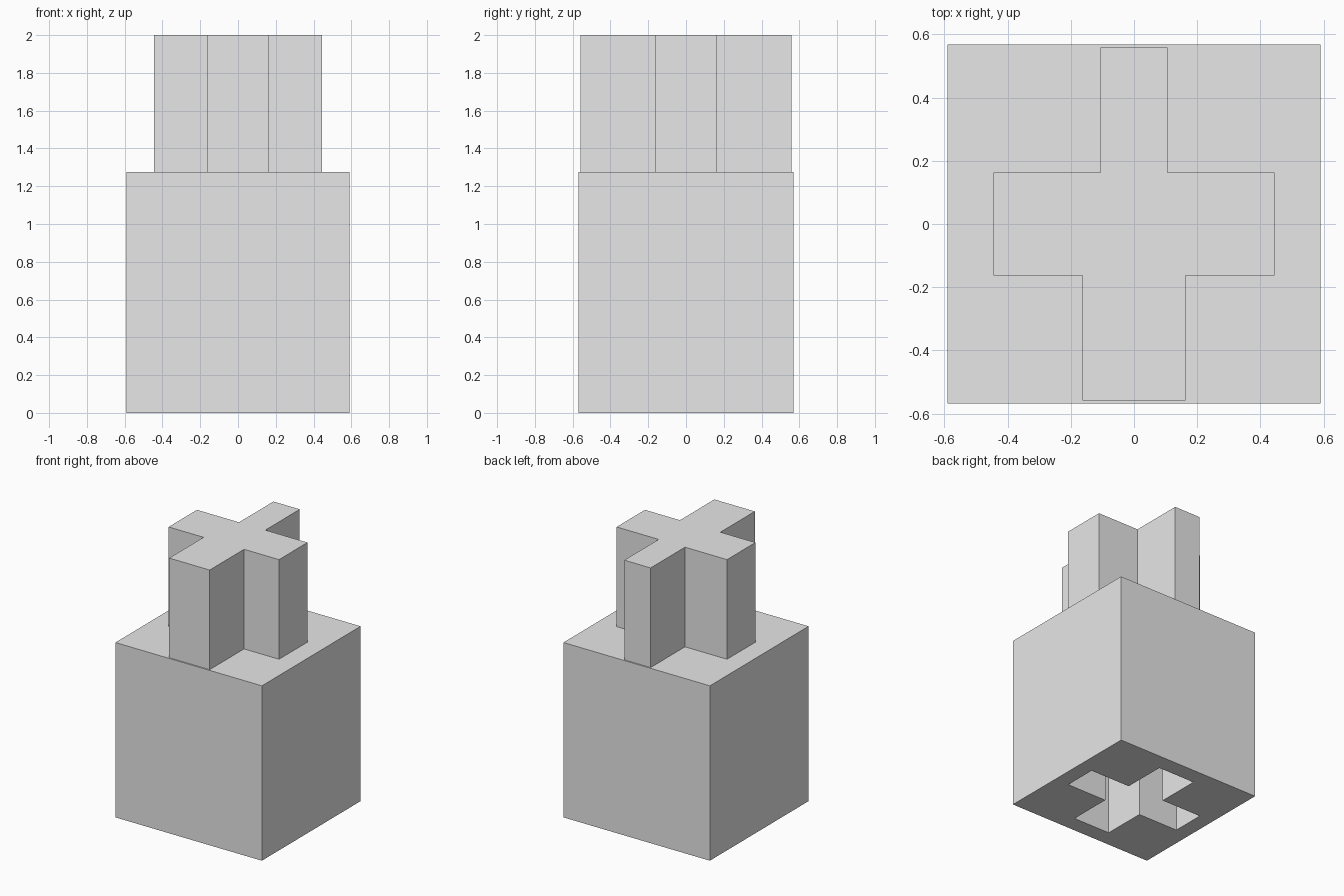
import bpy
import bmesh

cube = bpy.data.objects.get("Cube")
if cube:
    bpy.data.objects.remove(cube, do_unlink=True)

GREY = (0.8, 0.8, 0.8, 1.0)
grey = bpy.data.materials.new("plain grey")
grey.use_nodes = True
grey.diffuse_color = GREY
grey.node_tree.nodes["Principled BSDF"].inputs["Base Color"].default_value = GREY


def prism(name, outline, bottom, top):
    """Extrude a flat outline upwards into a solid object."""
    bm = bmesh.new()
    face = bm.faces.new([bm.verts.new((x, y, bottom)) for x, y in outline])
    new = bmesh.ops.extrude_face_region(bm, geom=[face])["geom"]
    verts = [v for v in new if isinstance(v, bmesh.types.BMVert)]
    bmesh.ops.translate(bm, verts=verts, vec=(0, 0, top - bottom))
    bmesh.ops.recalc_face_normals(bm, faces=bm.faces)
    mesh = bpy.data.meshes.new(name)
    bm.to_mesh(mesh)
    bm.free()
    mesh.materials.append(grey)
    obj = bpy.data.objects.new(name, mesh)
    bpy.context.collection.objects.link(obj)
    return obj


def cross(reach_x, reach_y, half_side, half_front, half_back):
    """Cross outline; the front and back arms may differ in width."""
    right = [(half_front, -reach_y), (half_front, -half_side),
             (reach_x, -half_side), (reach_x, half_side),
             (half_back, half_side), (half_back, reach_y)]
    return right + [(-x, y) for x, y in reversed(right)]


W, D, SHOULDER, TOP = 0.59, 0.568, 1.274, 2.0

# Block with a cross-shaped socket in its underside
block = prism("block", [(-W, -D), (W, -D), (W, D), (-W, D)], 0, SHOULDER)
cutter = prism("socket_cutter", cross(0.476, 0.445, 0.123, 0.15, 0.15),
               -0.1, TOP - SHOULDER)
cutter.hide_render = True
cutter.hide_viewport = True
cutter.display_type = 'WIRE'
cut = block.modifiers.new("socket", 'BOOLEAN')
cut.operation = 'DIFFERENCE'
cut.solver = 'EXACT'
cut.object = cutter

# Cross-shaped peg with a narrower back arm
prism("cross_peg", cross(0.445, 0.559, 0.163, 0.163, 0.106), SHOULDER, TOP)
